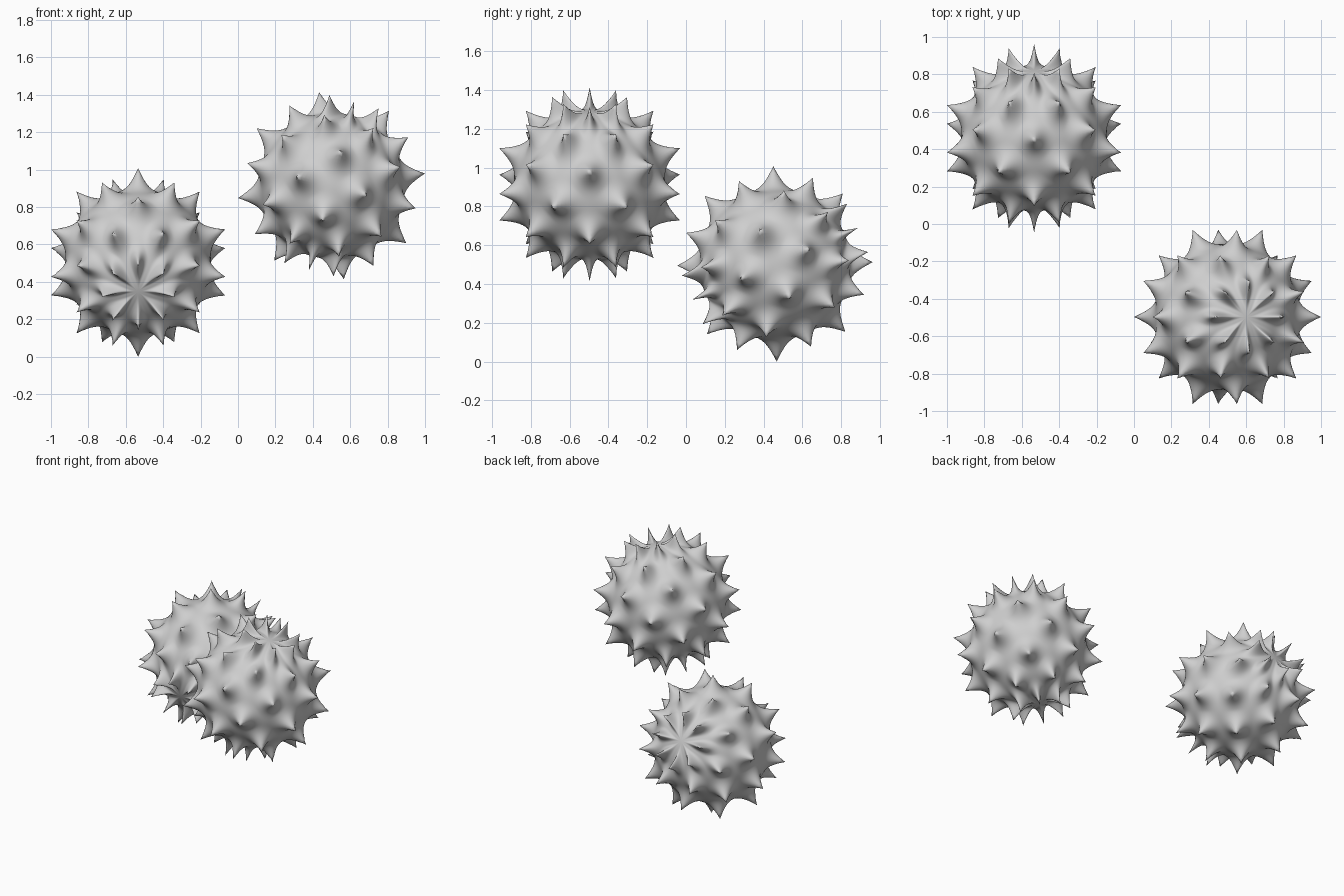
import bpy, bmesh, math
from mathutils import Matrix

if "Cube" in bpy.data.objects:
    bpy.data.objects.remove(bpy.data.objects["Cube"])

BODY_R, TIP_R = 0.39, 0.504
STEP = math.pi / 8          # spike grid: 16 columns x 8 rows, checkered

grey = bpy.data.materials.new("light_grey")
grey.diffuse_color = (0.62, 0.62, 0.62, 1)
grey.use_nodes = True
grey.node_tree.nodes["Principled BSDF"].inputs["Base Color"].default_value = grey.diffuse_color


def spike_height(lon, polar):
    """0..1 height of the nearest spike on the checkered grid."""
    u, v = lon / STEP, polar / STEP
    best = 1.0
    for j in (math.floor(v), math.floor(v) + 1):
        if not 1 <= j <= 7:
            continue
        for i in (math.floor(u), math.floor(u) + 1):
            if (i + j) % 2:
                best = min(best, math.hypot(u - i, v - j))
    return (1 - best) ** 3.5


def spiky_ball(name, centre, tilt, axis):
    bm = bmesh.new()
    bmesh.ops.create_uvsphere(bm, u_segments=192, v_segments=96, radius=1)
    for vert in bm.verts:
        d = vert.co.normalized()
        polar = math.acos(max(-1, min(1, d.z)))
        h = spike_height(math.atan2(d.y, d.x), polar)
        vert.co = d * (BODY_R + (TIP_R - BODY_R) * h)
    bm.transform(Matrix.Rotation(math.radians(tilt), 4, axis))
    for f in bm.faces:
        f.smooth = True
    mesh = bpy.data.meshes.new(name)
    bm.to_mesh(mesh)
    bm.free()
    mesh.materials.append(grey)
    ob = bpy.data.objects.new(name, mesh)
    ob.location = centre
    bpy.context.collection.objects.link(ob)


# lower ball, pole facing the front and slightly down
spiky_ball("lower_spiky_ball", (-0.534, 0.459, 0.504), 113.5, 'X')
# upper ball, pole up and leaning to the right
spiky_ball("upper_spiky_ball", (0.50, -0.497, 0.914), 15, 'Y')
